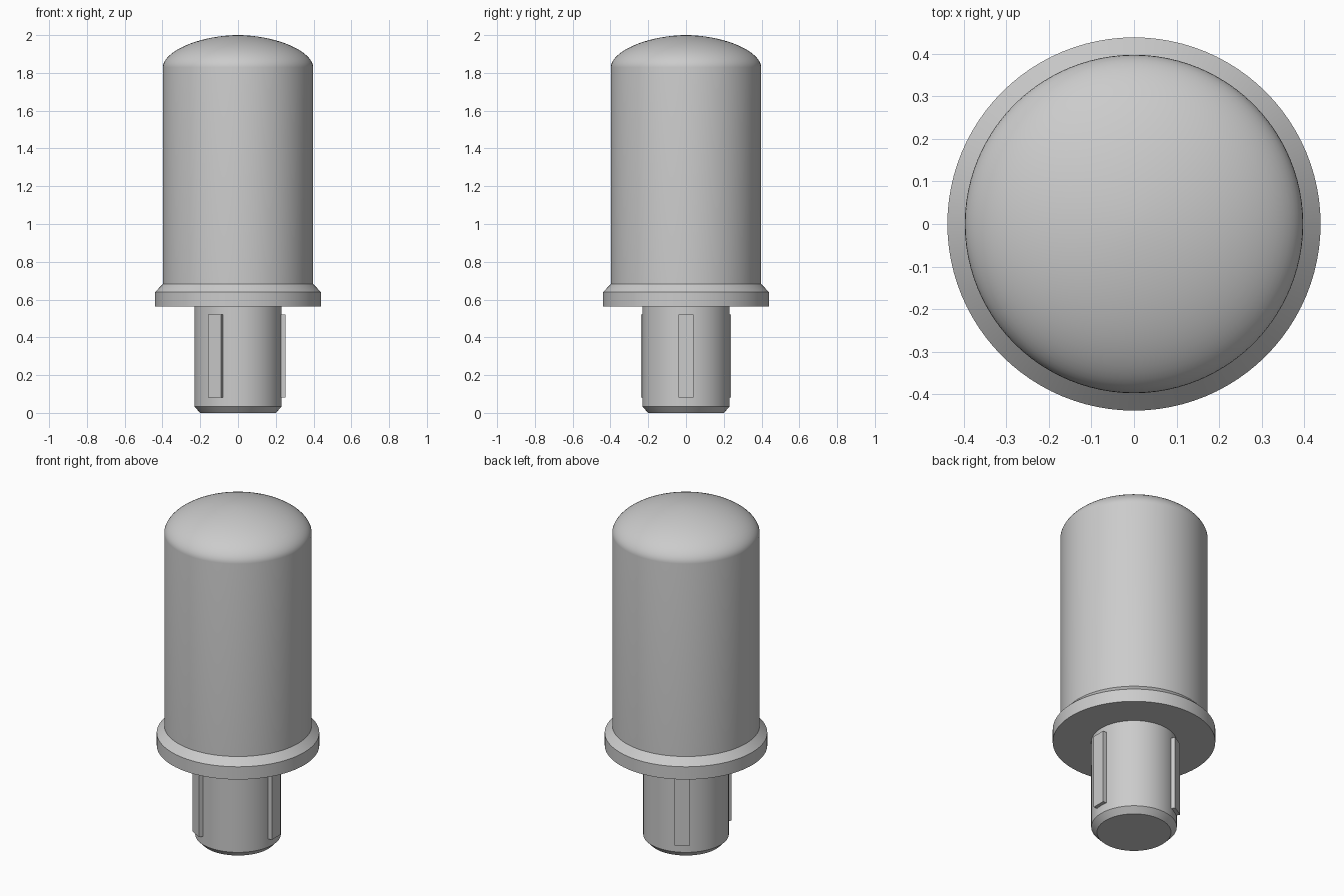
import bpy
import bmesh
import math
from mathutils import Matrix

SEGMENTS = 96

default = bpy.data.objects.get("Cube")
if default:
    bpy.data.objects.remove(default, do_unlink=True)

grey = bpy.data.materials.new("plain_grey")
grey.use_nodes = True
grey.diffuse_color = (0.6, 0.6, 0.6, 1)
grey.node_tree.nodes["Principled BSDF"].inputs["Base Color"].default_value = grey.diffuse_color


def add_object(name, bm, angle=30):
    bmesh.ops.recalc_face_normals(bm, faces=bm.faces)
    mesh = bpy.data.meshes.new(name)
    bm.to_mesh(mesh)
    bm.free()
    obj = bpy.data.objects.new(name, mesh)
    bpy.context.collection.objects.link(obj)
    mesh.materials.append(grey)
    bpy.ops.object.select_all(action='DESELECT')
    obj.select_set(True)
    bpy.context.view_layer.objects.active = obj
    bpy.ops.object.shade_smooth_by_angle(angle=math.radians(angle))
    return obj


def lathe(name, profile):
    """Turn a list of (radius, height) points around z; flat ends are capped."""
    bm = bmesh.new()
    verts = [bm.verts.new((r, 0, z)) for r, z in profile]
    edges = [bm.edges.new(pair) for pair in zip(verts, verts[1:])]
    bmesh.ops.spin(bm, geom=verts + edges, axis=(0, 0, 1), cent=(0, 0, 0),
                   angle=math.tau, steps=SEGMENTS, use_duplicate=False)
    bmesh.ops.remove_doubles(bm, verts=bm.verts, dist=0.0001)
    bmesh.ops.holes_fill(bm, edges=[e for e in bm.edges if e.is_boundary], sides=0)
    return add_object(name, bm)


# Peg with a chamfered tip
lathe("peg", [(0.2, 0), (0.231, 0.033), (0.231, 0.6)])

# Flange with a bevelled upper edge
lathe("flange", [(0.439, 0.564), (0.439, 0.64), (0.398, 0.682)])

# Cylindrical body closed by a soft shallow dome
RADIUS, SHOULDER, RISE, POWER = 0.398, 1.83, 0.17, 1.85
body = [(RADIUS, 0.66)]
for i in range(21):
    t = math.pi / 2 * i / 20
    body.append((RADIUS * max(math.cos(t), 0) ** (2 / POWER),
                 SHOULDER + RISE * math.sin(t) ** (2 / POWER)))
lathe("domed_body", body)

# Three upright ribs spaced evenly around the peg
for i in range(3):
    bm = bmesh.new()
    bmesh.ops.create_cube(bm, size=1)
    bmesh.ops.scale(bm, verts=bm.verts, vec=(0.05, 0.08, 0.44))
    bmesh.ops.translate(bm, verts=bm.verts, vec=(0.226, 0, 0.302))
    bmesh.ops.transform(bm, verts=bm.verts,
                        matrix=Matrix.Rotation(math.tau * i / 3, 4, 'Z'))
    add_object(f"peg_rib_{i + 1}", bm)
